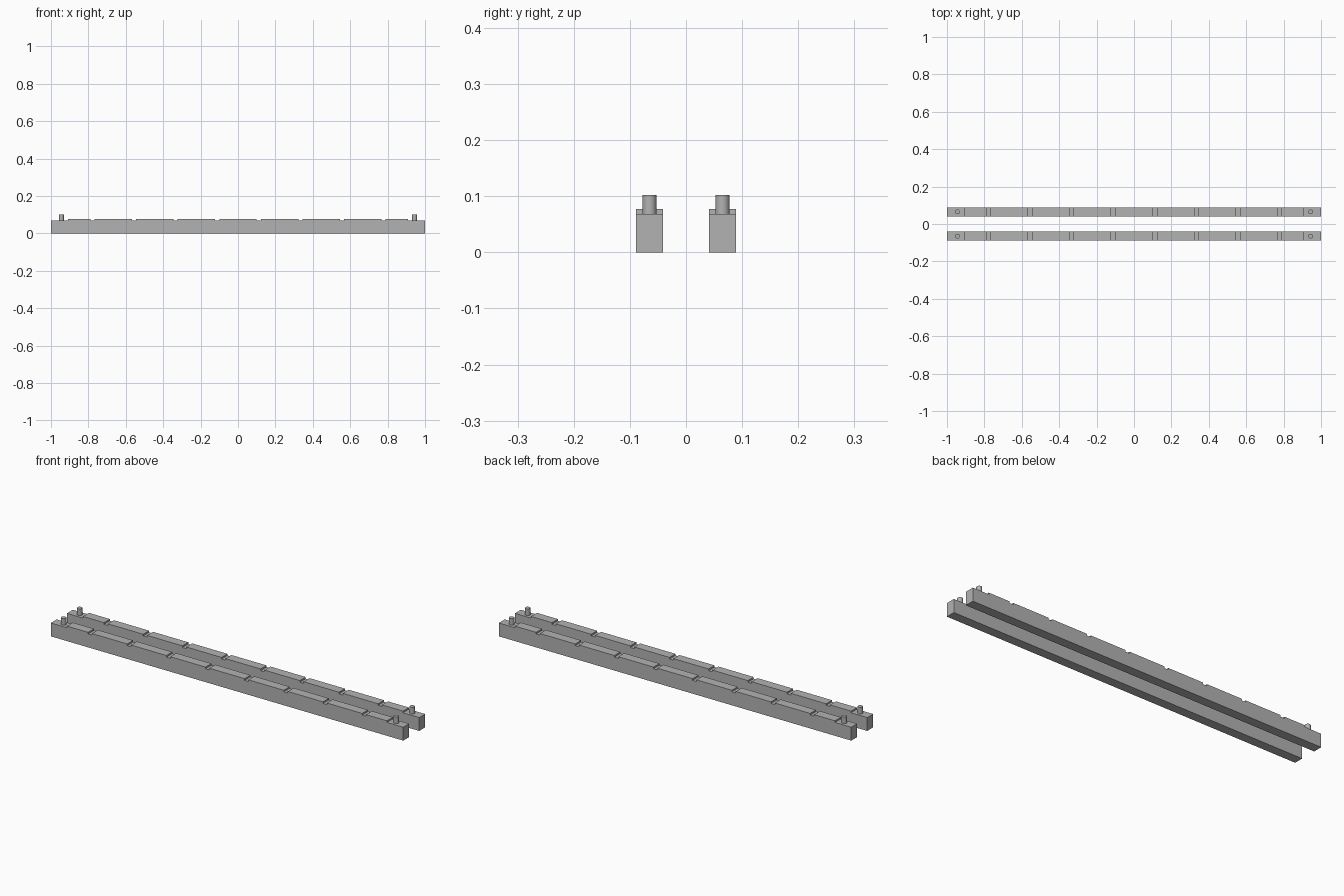
import bpy
import bmesh
from mathutils import Matrix

cube = bpy.data.objects.get("Cube")
if cube:
    bpy.data.objects.remove(cube, do_unlink=True)

grey = bpy.data.materials.new("plain grey")
grey.use_nodes = True
colour = (0.45, 0.45, 0.45, 1)
grey.diffuse_color = colour
grey.node_tree.nodes["Principled BSDF"].inputs["Base Color"].default_value = colour

PITCH = 2 / 9       # spacing of the raised pads
PAD_HALF = 0.1      # half length of one pad
PAD_END = 0.908     # where the shortened outer pads stop
BASE_Z, PAD_Z, PIN_Z = 0.0685, 0.077, 0.1025
BAR_Y, BAR_WIDTH = 0.065, 0.048
PIN_X, PIN_RADIUS = 0.944, 0.0125


def add_object(name, bm):
    bmesh.ops.recalc_face_normals(bm, faces=bm.faces)
    mesh = bpy.data.meshes.new(name)
    bm.to_mesh(mesh)
    bm.free()
    mesh.materials.append(grey)
    obj = bpy.data.objects.new(name, mesh)
    bpy.context.collection.objects.link(obj)
    return obj


def add_bar(name, y):
    # Side profile with notches between the pads, extruded across the bar
    profile = [(1, 0), (-1, 0), (-1, BASE_Z)]
    for i in range(-4, 5):
        start = max(i * PITCH - PAD_HALF, -PAD_END)
        end = min(i * PITCH + PAD_HALF, PAD_END)
        profile += [(start, BASE_Z), (start, PAD_Z), (end, PAD_Z), (end, BASE_Z)]
    profile.append((1, BASE_Z))
    bm = bmesh.new()
    face = bm.faces.new([bm.verts.new((x, y - BAR_WIDTH / 2, z)) for x, z in profile])
    side = bmesh.ops.extrude_face_region(bm, geom=[face])["geom"]
    verts = [v for v in side if isinstance(v, bmesh.types.BMVert)]
    bmesh.ops.translate(bm, verts=verts, vec=(0, BAR_WIDTH, 0))
    add_object(name, bm)


def add_pin(name, x, y):
    # Round locating pin standing on the bar end
    bm = bmesh.new()
    bmesh.ops.create_cone(bm, cap_ends=True, segments=32, radius1=PIN_RADIUS,
                          radius2=PIN_RADIUS, depth=PIN_Z - BASE_Z,
                          matrix=Matrix.Translation((x, y, (PIN_Z + BASE_Z) / 2)))
    obj = add_object(name, bm)
    bpy.ops.object.select_all(action="DESELECT")
    obj.select_set(True)
    bpy.context.view_layer.objects.active = obj
    bpy.ops.object.shade_smooth_by_angle()


for row, sy in (("front", -1), ("back", 1)):
    add_bar(row + "_bar", sy * BAR_Y)
    for side, sx in (("right", -1), ("left", 1)):
        add_pin(f"{row}_{side}_pin", sx * PIN_X, sy * BAR_Y)
